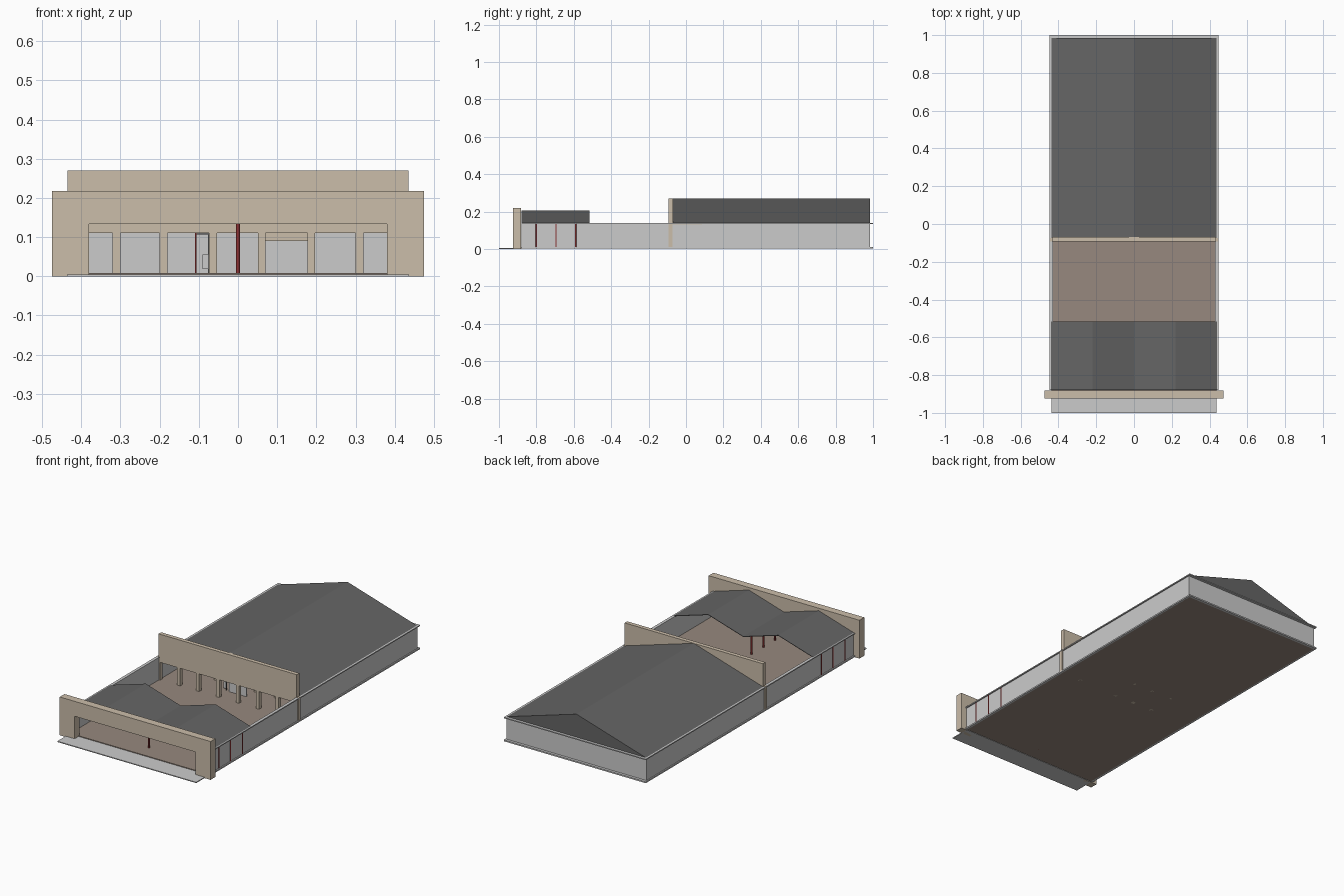
import bpy

if "Cube" in bpy.data.objects:
    bpy.data.objects.remove(bpy.data.objects["Cube"])


def material(name, rgb):
    m = bpy.data.materials.new(name)
    m.diffuse_color = (*rgb, 1)
    m.use_nodes = True
    m.node_tree.nodes["Principled BSDF"].inputs["Base Color"].default_value = m.diffuse_color
    return m


TAN = material("tan_stone", (0.60, 0.51, 0.40))
BROWN = material("brown_floor", (0.31, 0.25, 0.21))
DARK = material("dark_roof", (0.13, 0.13, 0.13))
RED = material("red_post", (0.26, 0.03, 0.03))


def mesh_object(name, verts, faces, mat=None):
    me = bpy.data.meshes.new(name)
    me.from_pydata(verts, [], faces)
    me.update()
    ob = bpy.data.objects.new(name, me)
    bpy.context.collection.objects.link(ob)
    if mat:
        me.materials.append(mat)
    return ob


def box(name, x, y, z, mat=None):
    verts = [(a, b, c) for a in x for b in y for c in z]
    faces = [(0, 1, 3, 2), (4, 6, 7, 5), (0, 4, 5, 1),
             (2, 3, 7, 6), (0, 2, 6, 4), (1, 5, 7, 3)]
    return mesh_object(name, verts, faces, mat)


def pair(name, x, y, z, mat=None):
    box(name + "_right", x, y, z, mat)
    box(name + "_left", (-x[1], -x[0]), y, z, mat)


def roof(name, profile, y, thickness):
    # folded sheet along y
    verts = [(px, b, pz) for b in y for px, pz in profile]
    n = len(profile)
    faces = [(i, i + 1, n + i + 1, n + i) for i in range(n - 1)]
    ob = mesh_object(name, verts, faces, DARK)
    mod = ob.modifiers.new("thickness", "SOLIDIFY")
    mod.thickness = thickness
    mod.offset = -1
    return ob


def post(name, x, y):
    bpy.ops.mesh.primitive_cylinder_add(vertices=12, radius=0.005, depth=0.135,
                                        location=(x, y, 0.0695))
    ob = bpy.context.object
    ob.name = name
    ob.data.materials.append(RED)
    bpy.ops.object.shade_smooth_by_angle()


# Ground slabs
box("floor", (-0.437, 0.437), (-0.89, 0.985), (0.002, 0.009), BROWN)
box("front_step", (-0.437, 0.437), (-1.0, -0.88), (0, 0.005))
pair("base_trim", (0.435, 0.447), (-0.88, 0.99), (0.002, 0.010))
box("back_base_trim", (-0.447, 0.447), (0.985, 1.0), (0.002, 0.010))

# Outer walls with caps
pair("side_wall", (0.432, 0.440), (-0.88, 0.985), (0.009, 0.134))
pair("wall_cap", (0.430, 0.447), (-0.88, 0.99), (0.133, 0.139))
box("back_wall", (-0.44, 0.44), (0.977, 0.985), (0.009, 0.139))
box("back_wall_cap", (-0.447, 0.447), (0.980, 1.0), (0.133, 0.139))

# Main roof and its closed back gable
roof("main_roof", [(-0.44, 0.138), (0, 0.27), (0.44, 0.138)], (-0.075, 0.985), 0.003)
mesh_object("back_gable", [(-0.44, 0.985, 0.138), (0.44, 0.985, 0.138), (0, 0.985, 0.269)],
            [(1, 0, 2)], DARK)

# Twin-ridged front roof
roof("front_roof", [(-0.44, 0.139), (-0.22, 0.205), (0, 0.139), (0.22, 0.205), (0.44, 0.139)],
     (-0.88, -0.515), 0.003)

# Entrance gateway
pair("gate_pillar", (0.381, 0.475), (-0.925, -0.882), (0, 0.218), TAN)
box("gate_lintel", (-0.381, 0.381), (-0.925, -0.882), (0.133, 0.218), TAN)

# Red posts in three rows
for i, x in enumerate((-0.437, 0, 0.437)):
    for j, y in enumerate((-0.80, -0.695, -0.59)):
        post(f"red_post_{i}_{j}", x, y)

# Main facade: parapet, end piers, porch ceiling
box("parapet", (-0.435, 0.435), (-0.093, -0.070), (0.11, 0.27), TAN)
pair("end_pier", (0.425, 0.446), (-0.093, -0.073), (0.005, 0.14), TAN)
box("porch_ceiling", (-0.445, 0.445), (-0.073, 0.085), (0.132, 0.137), TAN)

# Porch columns, front and inner row
for i, x in enumerate((-0.31, -0.19, -0.0635, 0.0605, 0.187, 0.31)):
    box(f"porch_column_{i}", (x - 0.01, x + 0.01), (-0.092, -0.072), (0.002, 0.112), TAN)
    if 0 < i < 5:
        box(f"inner_column_{i}", (x - 0.008, x + 0.008), (0.069, 0.085), (0.002, 0.134), TAN)

# Screen panel and side header inside the porch
box("screen_panel", (-0.055, 0.055), (-0.004, 0.004), (0.004, 0.111))
box("inner_header", (0.0705, 0.177), (0.073, 0.081), (0.09, 0.134), TAN)

# Slim door frame
pair_y = (0.0, 0.005)
box("door_jamb", (-0.110, -0.106), pair_y, (0.009, 0.11), RED)
box("door_jamb_inner", (-0.077, -0.074), pair_y, (0.009, 0.11), DARK)
box("door_head", (-0.110, -0.074), pair_y, (0.107, 0.11), DARK)
box("door_lower_panel", (-0.090, -0.077), pair_y, (0.018, 0.056))
